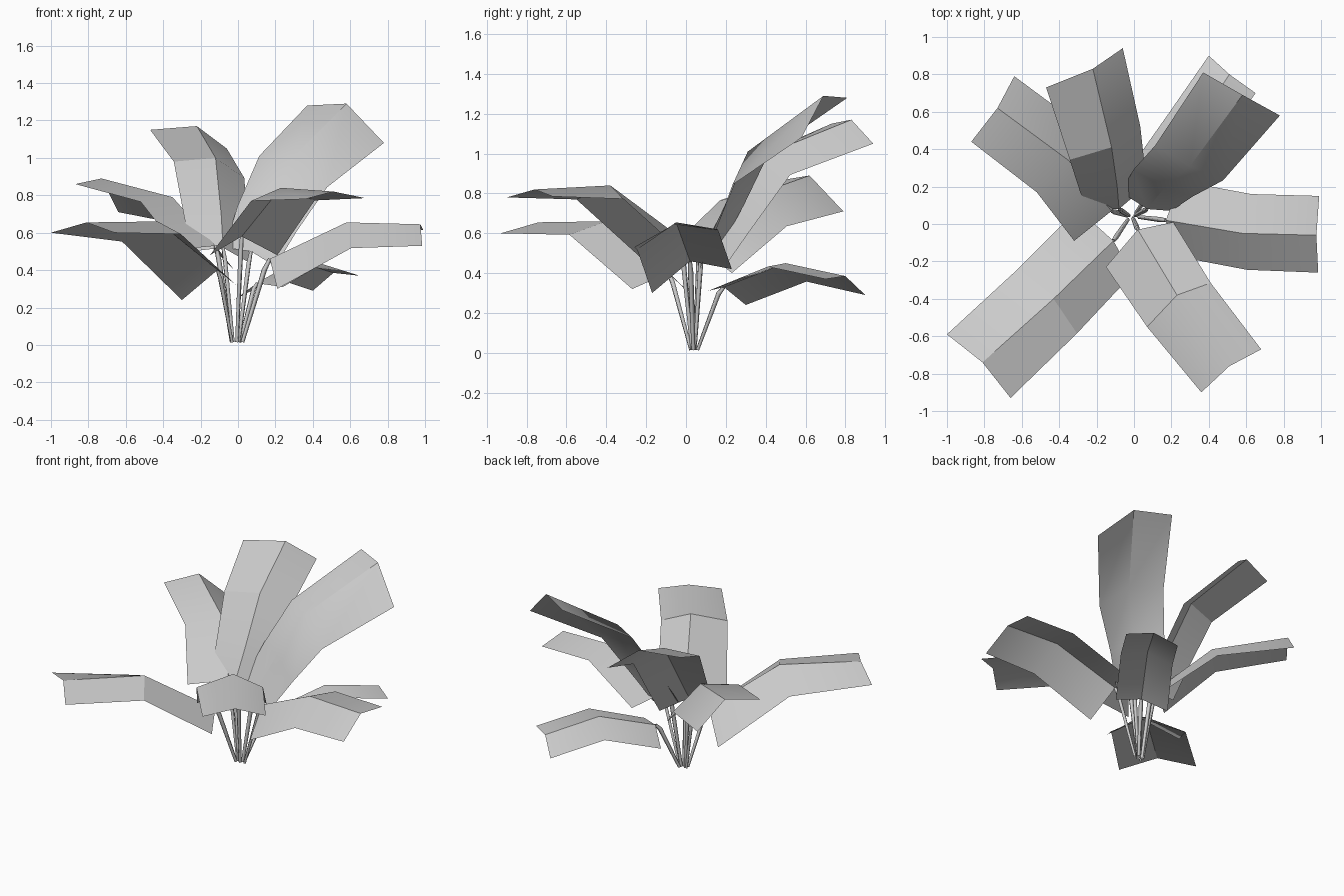
import bpy, bmesh
from mathutils import Vector

cube = bpy.data.objects.get("Cube")
if cube:
    bpy.data.objects.remove(cube, do_unlink=True)

GREY = 0.6


def make_material(name, value):
    mat = bpy.data.materials.new(name)
    mat.use_nodes = True
    colour = (value, value, value, 1)
    mat.diffuse_color = colour
    mat.node_tree.nodes["Principled BSDF"].inputs["Base Color"].default_value = colour
    return mat


plant_grey = make_material("pale grey", GREY)


def activate(obj):
    bpy.ops.object.select_all(action='DESELECT')
    obj.select_set(True)
    bpy.context.view_layer.objects.active = obj


def make_blade(name, ridge, left, right):
    """Folded blade: a ridge from tip to base with a wing on each side.
    left and right hold the wing offset at the tip and at the base."""
    bm = bmesh.new()
    rows = []
    for i, point in enumerate(ridge):
        t = i / (len(ridge) - 1)
        centre = Vector(point)
        wings = [Vector(w[0]).lerp(Vector(w[1]), t) for w in (left, right)]
        places = (centre + wings[0], centre, centre + wings[1])
        rows.append([bm.verts.new(p) for p in places])
    for a, b in zip(rows, rows[1:]):
        for k in range(2):
            bm.faces.new((a[k], b[k], b[k + 1], a[k + 1]))
    # Upper side faces outward
    bm.normal_update()
    if sum(f.normal.z for f in bm.faces) < 0:
        bmesh.ops.reverse_faces(bm, faces=bm.faces[:])
    mesh = bpy.data.meshes.new(name)
    bm.to_mesh(mesh)
    bm.free()
    mesh.materials.append(plant_grey)
    obj = bpy.data.objects.new(name, mesh)
    bpy.context.collection.objects.link(obj)
    activate(obj)
    bpy.ops.object.shade_smooth_by_angle()


def make_stem(name, end):
    """Thin four-sided stalk rising from the crown to the blade base."""
    end = Vector(end)
    foot = Vector((end.x * 0.2 - 0.01, 0.035 + end.y * 0.12, 0.015))
    knee = foot.lerp(end, 0.8) + Vector((0, 0, 0.03))
    curve = bpy.data.curves.new(name, 'CURVE')
    curve.dimensions = '3D'
    curve.bevel_depth = 0.014
    curve.bevel_resolution = 0
    spline = curve.splines.new('POLY')
    spline.points.add(2)
    for p, co, r in zip(spline.points, (foot, knee, end), (0.7, 1, 0.7)):
        p.co = (*co, 1)
        p.radius = r
    curve.materials.append(plant_grey)
    obj = bpy.data.objects.new(name, curve)
    bpy.context.collection.objects.link(obj)
    activate(obj)
    bpy.ops.object.convert(target='MESH')


def make_leaf(place, ridge, left, right):
    make_blade(place + "_blade", ridge, left, right)
    make_stem(place + "_stem", ridge[-1])


# Tall leaf
make_leaf("tall_back_left",
          ridge=[(.58, .69, 1.29), (.3, .31, 1.01), (.16, .19, .73), (.07, .08, .5)],
          left=[(-.21, .12, -.01), (-.14, .09, .02)],
          right=[(.2, -.11, -.21), (.13, -.01, -.08)])

# Low leaf beneath the tall one
make_leaf("low_back_left",
          ridge=[(.51, .8, .385), (.31, .5, .45), (.1, .19, .33)],
          left=[(-.11, .1, -.095), (-.12, .11, -.09)],
          right=[(.14, -.1, -.015), (.14, -.08, -.02)])

# Upright back leaf
make_leaf("upright_back",
          ridge=[(-.22, .83, 1.17), (-.12, .41, 1), (-.09, .2, .7), (-.08, .08, .52)],
          left=[(-.25, -.1, -.02), (-.17, 0, -.02)],
          right=[(.16, .11, -.12), (.14, .12, -.08)])

# Spreading leaves
make_leaf("back_right",
          ridge=[(-.73, .62, .89), (-.35, .34, .79), (-.12, .07, .53)],
          left=[(-.14, -.18, -.03), (-.2, -.16, -.02)],
          right=[(.09, .17, -.18), (.1, .16, -.13)])

make_leaf("front_right",
          ridge=[(-.81, -.74, .655), (-.43, -.4, .66), (-.11, -.09, .4)],
          left=[(-.19, .15, -.055), (-.19, .17, -.16)],
          right=[(.15, -.19, -.055), (.1, -.18, -.08)])

make_leaf("front_left",
          ridge=[(.51, -.76, .82), (.23, -.38, .84), (.02, -.03, .58)],
          left=[(-.15, -.14, -.04), (-.17, -.2, -.1)],
          right=[(.17, .09, -.035), (.19, .04, -.1)])

make_leaf("left_side",
          ridge=[(.975, -.06, .645), (.58, -.05, .655), (.17, .02, .46)],
          left=[(.015, .21, -.03), (.08, .21, -.04)],
          right=[(.01, -.2, -.115), (.04, -.19, -.16)])
